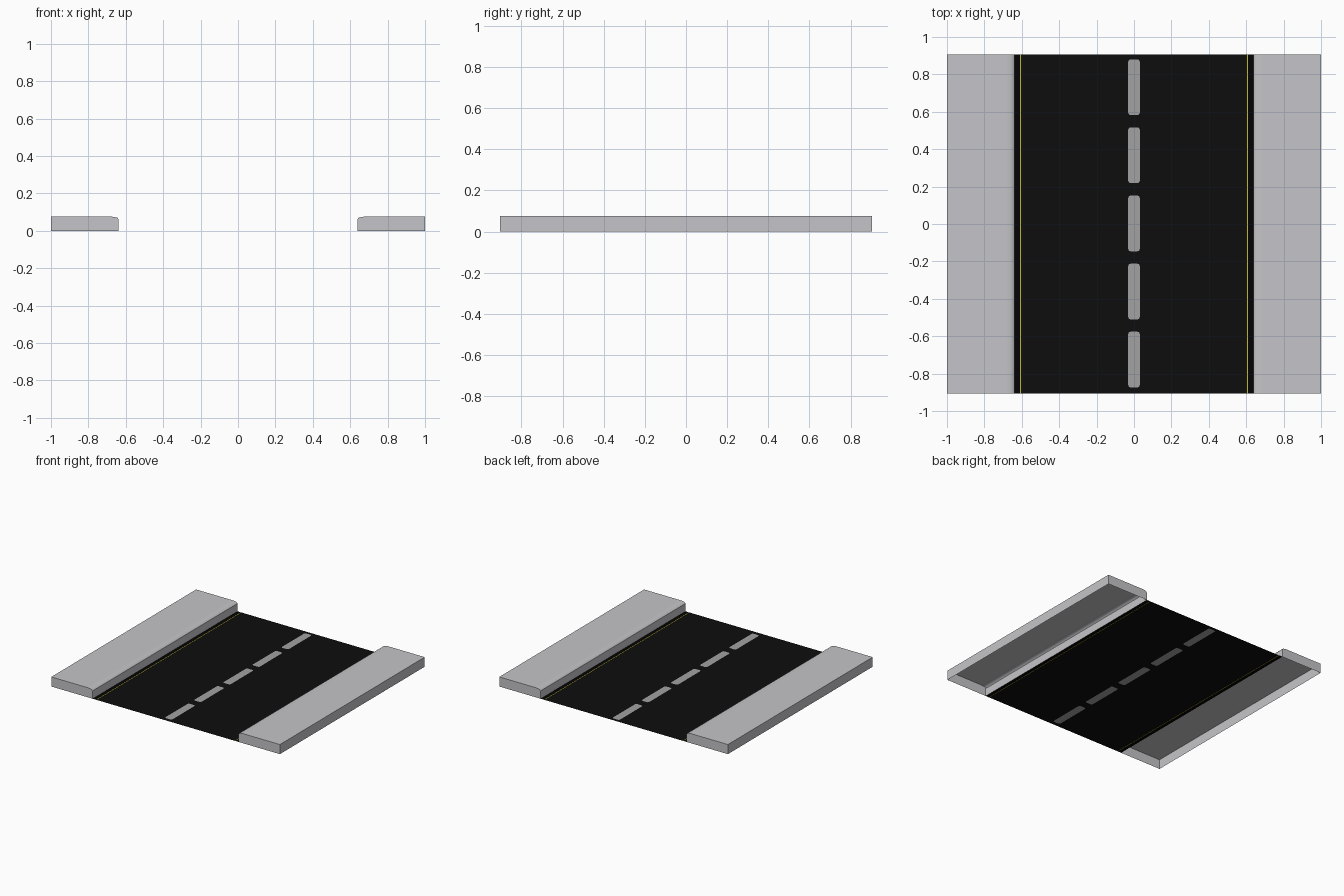
import bpy, bmesh, math

if "Cube" in bpy.data.objects:
    bpy.data.objects.remove(bpy.data.objects["Cube"])

HALF_LEN = 0.905      # half length of the road along y
CURB_X = 0.638        # inner edge of the pavements
LINE_IN, LINE_OUT = 0.6045, 0.6085


def material(name, rgb):
    m = bpy.data.materials.new(name)
    m.diffuse_color = (*rgb, 1)
    m.use_nodes = True
    m.node_tree.nodes["Principled BSDF"].inputs["Base Color"].default_value = m.diffuse_color
    return m


CONCRETE = material("pale_concrete", (0.56, 0.56, 0.585))
ASPHALT = material("asphalt_black", (0.004, 0.004, 0.004))
GUTTER = material("gutter_black", (0.001, 0.001, 0.001))
PAINT = material("grey_white_paint", (0.36, 0.36, 0.36))
YELLOW = material("yellow_paint", (0.6, 0.5, 0.02))


def finish(bm, name, mat):
    me = bpy.data.meshes.new(name)
    bm.to_mesh(me)
    bm.free()
    me.materials.append(mat)
    ob = bpy.data.objects.new(name, me)
    bpy.context.collection.objects.link(ob)
    return ob


def rounded_rect(cx, cy, hx, hy, r, steps=3):
    """Outline of a rectangle with rounded corners."""
    pts = []
    for i, (sx, sy) in enumerate([(1, 1), (-1, 1), (-1, -1), (1, -1)]):
        for k in range(steps + 1):
            a = math.pi / 2 * (i + k / steps)
            pts.append((cx + sx * (hx - r) + r * math.cos(a),
                        cy + sy * (hy - r) + r * math.sin(a), 0))
    return pts


def flat(name, loops, mat):
    """Flat upward-facing plates, one per outline."""
    bm = bmesh.new()
    for pts in loops:
        bm.faces.new([bm.verts.new(p) for p in pts])
    return finish(bm, name, mat)


def strip(x0, x1):
    return [(x0, -HALF_LEN, 0), (x1, -HALF_LEN, 0), (x1, HALF_LEN, 0), (x0, HALF_LEN, 0)]


# Centre line dashes
dashes = [rounded_rect(0, 0.003 + 0.364 * i, 0.031, 0.149, 0.013) for i in range(-2, 3)]
flat("centre_dashes", dashes, PAINT)

# Road surface with the dashes cut out of it
bm = bmesh.new()
edges = []
for pts in [strip(-LINE_IN, LINE_IN)] + dashes:
    vs = [bm.verts.new(p) for p in pts]
    edges += [bm.edges.new((vs[i - 1], vs[i])) for i in range(len(vs))]
bmesh.ops.triangle_fill(bm, use_beauty=True, edges=edges, normal=(0, 0, 1))
for f in bm.faces:
    f.normal_update()
    if f.normal.z < 0:
        f.normal_flip()
finish(bm, "road_surface", ASPHALT)

# Yellow edge lines and dark gutters
flat("edge_lines", [strip(-LINE_OUT, -LINE_IN), strip(LINE_IN, LINE_OUT)], YELLOW)
flat("gutters", [strip(-CURB_X, -LINE_OUT), strip(LINE_OUT, CURB_X)], GUTTER)

# Pavements: hollow, open underneath, rounded kerb edge towards the road
PROFILE = [(1, 0), (1, 0.076), (0.682, 0.076), (0.66, 0.0745),
           (0.645, 0.070), (0.638, 0.062), (CURB_X, 0)]
for side, name in ((-1, "left_pavement"), (1, "right_pavement")):
    bm = bmesh.new()
    ends = [[bm.verts.new((side * x, y, z)) for x, z in PROFILE] for y in (-HALF_LEN, HALF_LEN)]
    front, back = ends
    for i in range(len(PROFILE) - 1):
        f = bm.faces.new((front[i], front[i + 1], back[i + 1], back[i]))
        f.smooth = 2 <= i <= 4
    bm.faces.new(front)
    bm.faces.new(back[::-1])
    bmesh.ops.recalc_face_normals(bm, faces=bm.faces)
    # make sure the shell faces outwards
    top = max(bm.faces, key=lambda f: f.calc_center_median().z)
    if top.normal.z < 0:
        bmesh.ops.reverse_faces(bm, faces=bm.faces)
    for e in bm.edges:
        if len(e.link_faces) == 2 and e.calc_face_angle(0) > math.radians(50):
            e.smooth = False
    finish(bm, name, CONCRETE)
